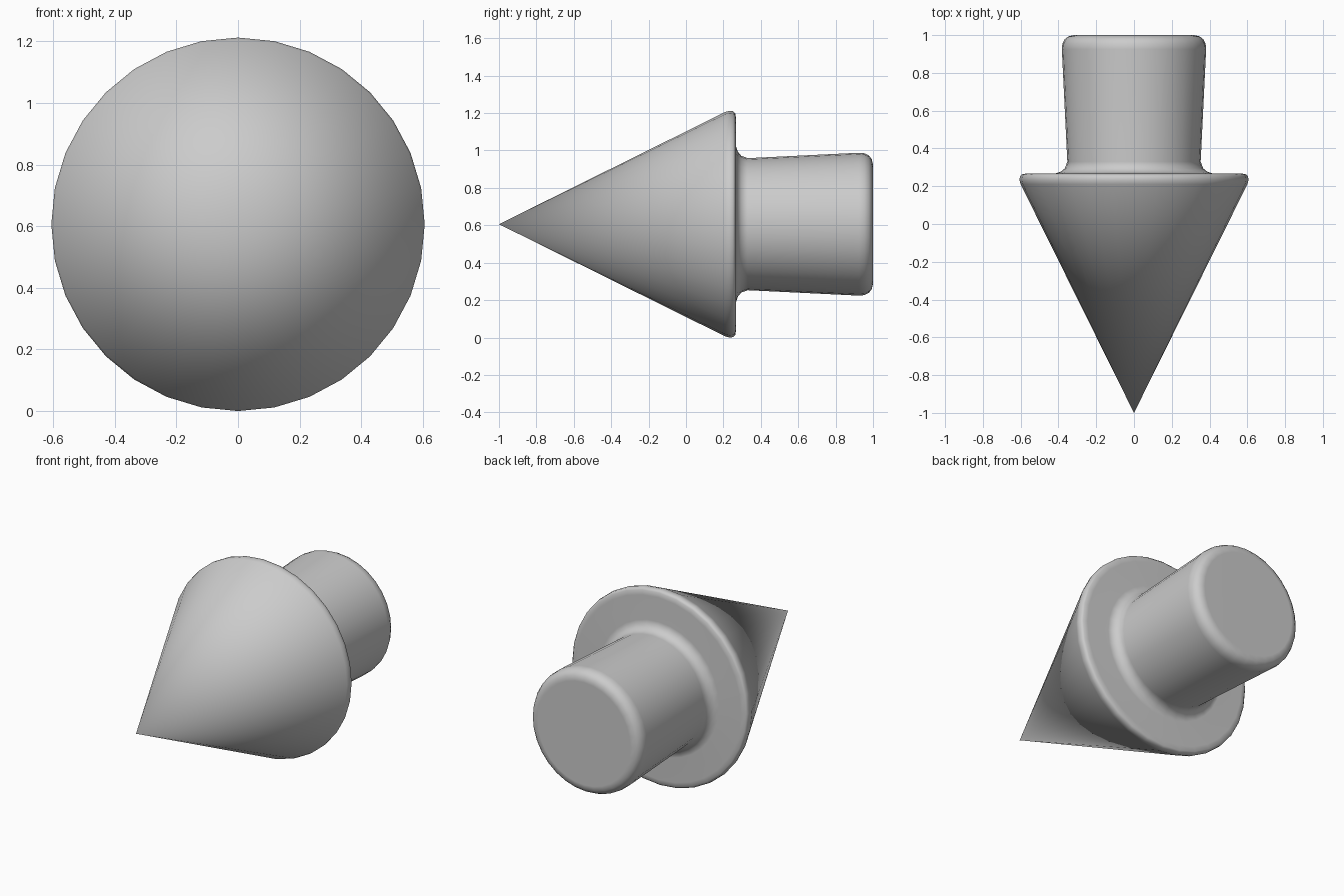
import bpy, bmesh
from math import sin, cos, pi

if "Cube" in bpy.data.objects:
    bpy.data.objects.remove(bpy.data.objects["Cube"])

SIDES = 32
RADIUS = 0.606

# Half profile as (y, radius), from behind the point to the end of the stem
PROFILE = [
    (0.21, 0.600), (0.232, 0.606), (0.252, 0.604), (0.263, 0.593), (0.268, 0.565),  # cone rim
    (0.268, 0.415), (0.277, 0.388), (0.295, 0.366), (0.33, 0.353),                  # fillet
    (0.925, 0.382), (0.955, 0.379), (0.978, 0.367), (0.993, 0.348), (1.0, 0.318),   # stem
]


def lathe(name, tip, profile, centre_z):
    bm = bmesh.new()
    point = bm.verts.new((0, tip, centre_z))
    rings = []
    for y, r in profile:
        rings.append([bm.verts.new((r * cos(2 * pi * i / SIDES), y,
                                    centre_z + r * sin(2 * pi * i / SIDES)))
                      for i in range(SIDES)])
    for i in range(SIDES):
        j = (i + 1) % SIDES
        bm.faces.new((point, rings[0][i], rings[0][j]))
        for a, b in zip(rings, rings[1:]):
            bm.faces.new((a[i], b[i], b[j], a[j]))
    bm.faces.new(rings[-1])
    bmesh.ops.recalc_face_normals(bm, faces=bm.faces)
    for f in bm.faces:
        f.smooth = True
    mesh = bpy.data.meshes.new(name)
    bm.to_mesh(mesh)
    bm.free()
    obj = bpy.data.objects.new(name, mesh)
    bpy.context.collection.objects.link(obj)
    # Keep the broad flat faces evenly shaded
    obj.modifiers.new("weighted_normals", 'WEIGHTED_NORMAL')
    return obj


# Pointed cone head with flange and tapered stem, one turned piece
lathe("cone_pointed_tip", -1.0, PROFILE, RADIUS)
